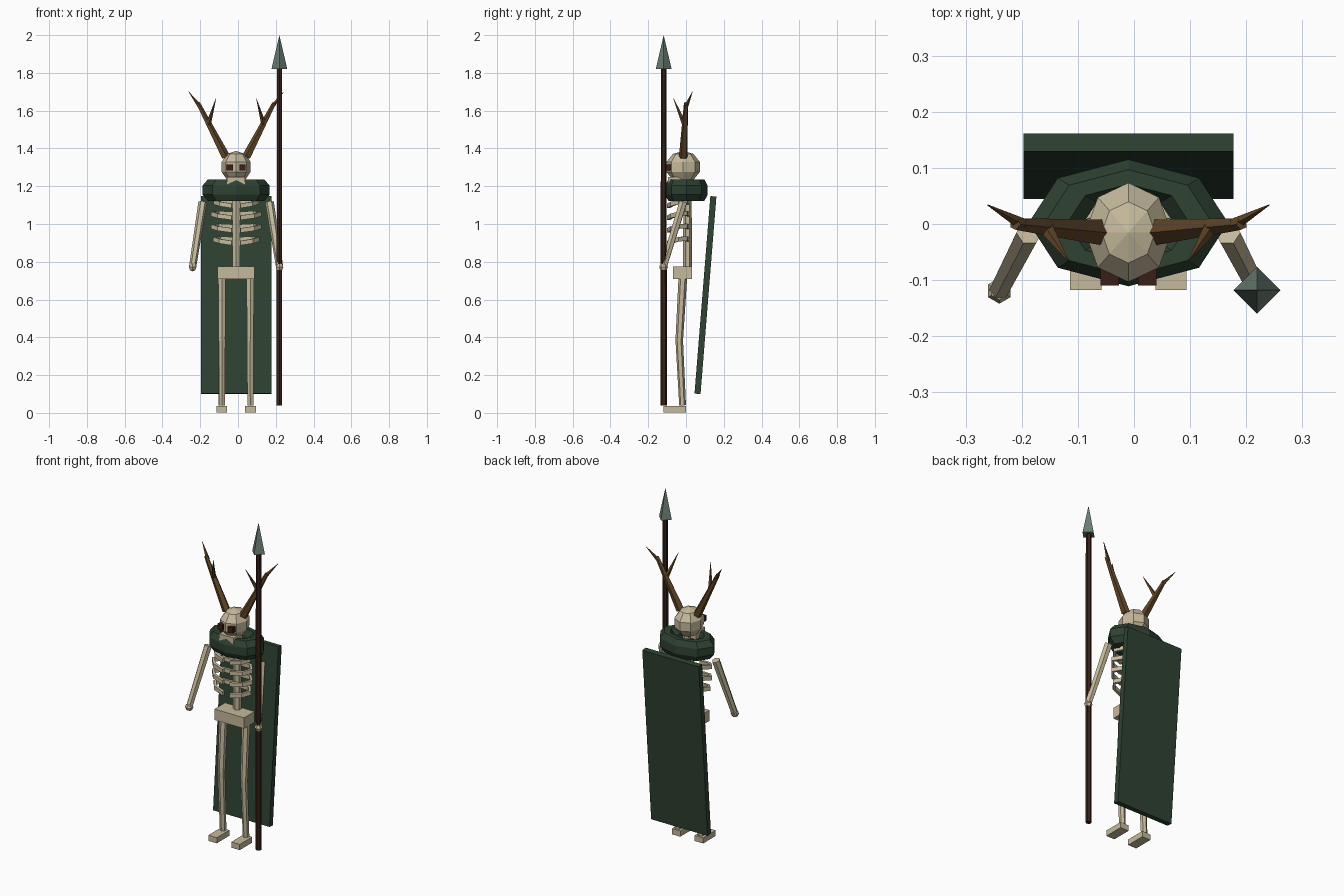
import bpy, bmesh, math
from mathutils import Vector, Matrix

if "Cube" in bpy.data.objects:
    bpy.data.objects.remove(bpy.data.objects["Cube"])

CX = -0.01  # mirror plane of the body


def material(name, r, g, b):
    m = bpy.data.materials.new(name)
    lin = [((c / 255 + 0.055) / 1.055) ** 2.4 for c in (r, g, b)]
    m.diffuse_color = (*lin, 1)
    m.use_nodes = True
    m.node_tree.nodes["Principled BSDF"].inputs["Base Color"].default_value = m.diffuse_color
    return m


BONE = material("bone", 198, 186, 156)
GREEN = material("dark_green_cloth", 46, 66, 50)
HORN = material("antler_brown", 98, 70, 40)
WOOD = material("dark_wood", 54, 34, 24)
SOCKET = material("socket_brown", 58, 30, 22)
METAL = material("grey_green_metal", 106, 126, 114)


def finish(name, bm, mat):
    bmesh.ops.recalc_face_normals(bm, faces=bm.faces)
    me = bpy.data.meshes.new(name)
    bm.to_mesh(me)
    bm.free()
    me.materials.append(mat)
    ob = bpy.data.objects.new(name, me)
    bpy.context.collection.objects.link(ob)
    return ob


def box(name, lo, hi, mat):
    lo, hi = Vector(lo), Vector(hi)
    bm = bmesh.new()
    bmesh.ops.create_cube(bm, size=1, matrix=Matrix.Translation((lo + hi) / 2)
                          @ Matrix.Diagonal((*(hi - lo), 1)))
    return finish(name, bm, mat)


def rod(name, a, b, r1, r2, mat, sides=6):
    """Tapered rod between two points."""
    a, b = Vector(a), Vector(b)
    d = b - a
    bm = bmesh.new()
    bmesh.ops.create_cone(bm, cap_ends=True, segments=sides, radius1=r1, radius2=r2, depth=d.length,
                          matrix=Matrix.Translation((a + b) / 2) @ d.to_track_quat('Z', 'Y').to_matrix().to_4x4())
    bmesh.ops.remove_doubles(bm, verts=bm.verts, dist=1e-5)
    return finish(name, bm, mat)


def ball(name, c, r, mat, u=8, v=5):
    bm = bmesh.new()
    bmesh.ops.create_uvsphere(bm, u_segments=u, v_segments=v, radius=1,
                              matrix=Matrix.Translation(c) @ Matrix.Diagonal((*r, 1)))
    return finish(name, bm, mat)


def bar_path(name, pts, w, h, mat):
    """Rectangular bar swept along points, upright in z."""
    pts = [Vector(p) for p in pts]
    bm = bmesh.new()
    rings = []
    for i, p in enumerate(pts):
        t = pts[min(i + 1, len(pts) - 1)] - pts[max(i - 1, 0)]
        n = Vector((t.y, -t.x, 0)).normalized() * w / 2
        up = Vector((0, 0, h / 2))
        rings.append([bm.verts.new(p + q) for q in (n + up, n - up, -n - up, -n + up)])
    for a, b in zip(rings, rings[1:]):
        for k in range(4):
            bm.faces.new((a[k], a[(k + 1) % 4], b[(k + 1) % 4], b[k]))
    bm.faces.new(rings[0])
    bm.faces.new(rings[-1])
    return finish(name, bm, mat)


# skull, jaw, spine, pelvis
ball("skull", (CX, -0.015, 1.302), (0.081, 0.093, 0.085), BONE)
box("jaw", (CX - 0.048, -0.095, 1.205), (CX + 0.048, -0.01, 1.25), BONE)
rod("spine", (CX, 0.008, 0.75), (CX, 0.008, 1.26), 0.023, 0.022, BONE)
box("pelvis", (CX - 0.098, -0.068, 0.71), (CX + 0.098, 0.032, 0.775), BONE)

# mirrored limbs, ribs, eyes and antlers
for s, side in ((-1, "left"), (1, "right")):
    def P(x, y, z):
        return (CX + s * x, y, z)

    x0, x1 = sorted((CX + s * 0.017, CX + s * 0.050))
    box("eye_socket_" + side, (x0, -0.11, 1.283), (x1, -0.07, 1.315), SOCKET)

    rod("thigh_" + side, P(0.075, -0.016, 0.73), P(0.075, -0.036, 0.38), 0.023, 0.02, BONE)
    rod("shin_" + side, P(0.075, -0.036, 0.39), P(0.076, -0.018, 0.04), 0.02, 0.018, BONE)
    x0, x1 = sorted((CX + s * 0.048, CX + s * 0.104))
    box("foot_" + side, (x0, -0.118, 0.003), (x1, 0.0, 0.037), BONE)

    rod("arm_" + side, P(0.177, -0.015, 1.115), P(0.230, -0.118, 0.775), 0.023, 0.019, BONE)
    ball("hand_" + side, P(0.230, -0.119, 0.772), (0.023, 0.023, 0.023), BONE, 6, 4)

    for i, (z, w) in enumerate(((1.11, 0.112), (1.047, 0.126), (0.98, 0.126), (0.913, 0.115))):
        bar_path(f"rib_{side}_{i + 1}",
                 [P(0.0, 0.012, z + 0.005), P(w * 0.75, 0.0, z + 0.01), P(w, -0.04, z + 0.006),
                  P(w * 0.75, -0.075, z - 0.004), P(0.022, -0.092, z - 0.014)],
                 0.016, 0.024, BONE)

    rod("antler_beam_" + side, P(0.055, -0.014, 1.355), P(0.202, 0.0, 1.64), 0.024, 0.011, HORN, 5)
    rod("antler_tip_" + side, P(0.19, 0.0, 1.62), P(0.251, 0.034, 1.70), 0.012, 0.001, HORN, 5)
    rod("antler_tine_" + side, P(0.146, -0.008, 1.53), P(0.107, -0.066, 1.664), 0.014, 0.001, HORN, 5)

# fur collar: eight-sided ring with an eight-sided section, flattened front to back
bm = bmesh.new()
rings = []
for i in range(8):
    a = i * math.pi / 4
    ring = []
    for k in range(8):
        b = (k + 0.5) * math.pi / 4
        r = 0.129 + 0.053 * math.cos(b)
        ring.append(bm.verts.new((CX + r * math.cos(a), 0.002 + 0.635 * r * math.sin(a),
                                  1.179 + 0.062 * math.sin(b))))
    rings.append(ring)
for i in range(8):
    p, q = rings[i], rings[(i + 1) % 8]
    for k in range(8):
        bm.faces.new((p[k], p[(k + 1) % 8], q[(k + 1) % 8], q[k]))
finish("collar", bm, GREEN)

# cape: slanted board
bm = bmesh.new()
sides = [[bm.verts.new((x, y, z)) for y, z in ((0.129, 1.148), (0.161, 1.145), (0.077, 0.1), (0.045, 0.102))]
         for x in (-0.197, 0.177)]
for k in range(4):
    bm.faces.new((sides[0][k], sides[0][(k + 1) % 4], sides[1][(k + 1) % 4], sides[1][k]))
for f in sides:
    bm.faces.new(f)
finish("cape", bm, GREEN)

# spear
rod("spear_shaft", (0.219, -0.118, 0.04), (0.219, -0.118, 1.83), 0.017, 0.015, WOOD)
rod("spear_head", (0.219, -0.118, 1.82), (0.219, -0.118, 2.0), 0.042, 0.0, METAL, 4)
